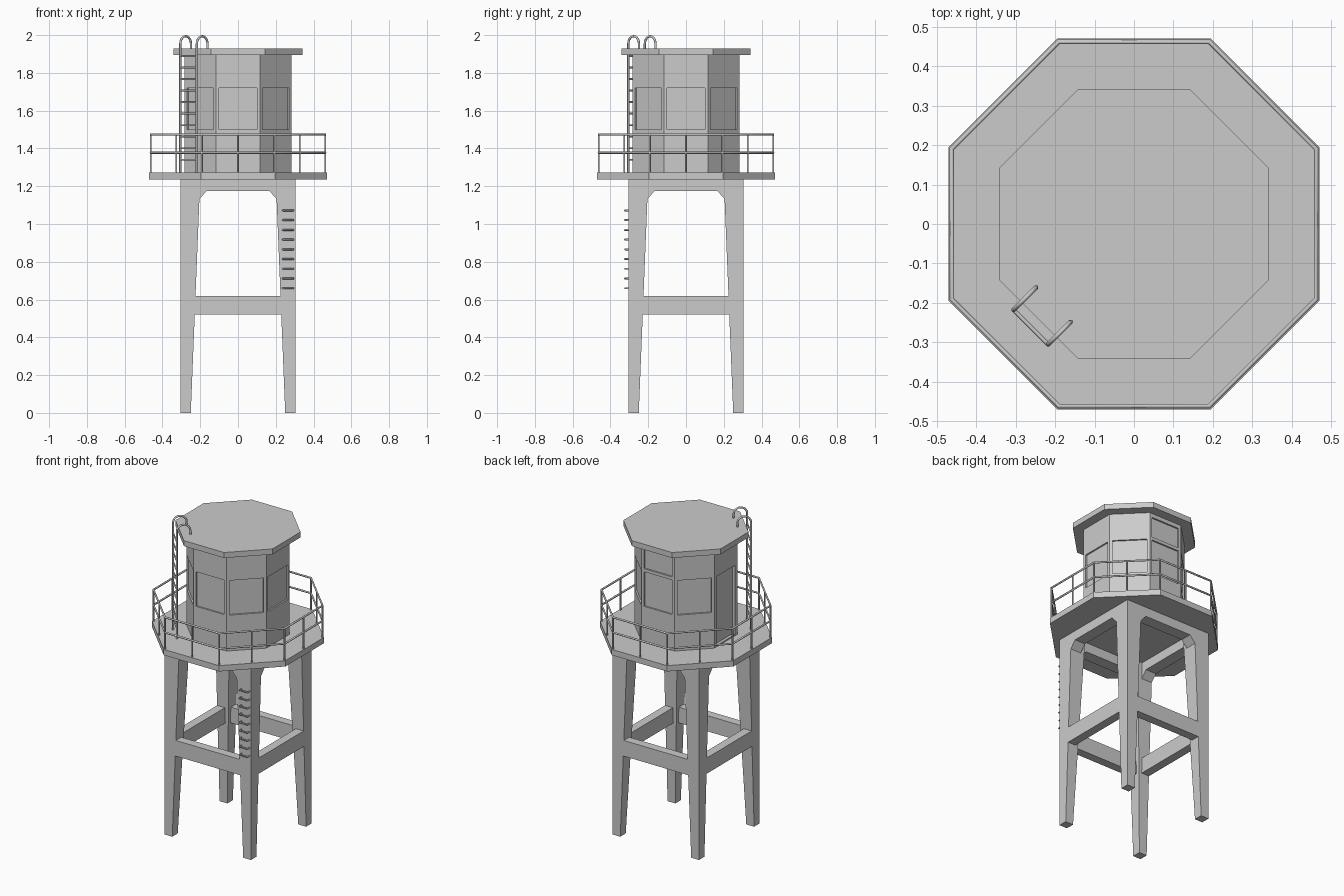
import bpy, bmesh
from math import pi, sin, cos, tan, radians
from mathutils import Vector, Matrix

if "Cube" in bpy.data.objects:
    bpy.data.objects.remove(bpy.data.objects["Cube"])


def finish(name, bm, smooth=False):
    bmesh.ops.recalc_face_normals(bm, faces=bm.faces)
    me = bpy.data.meshes.new(name)
    bm.to_mesh(me)
    bm.free()
    ob = bpy.data.objects.new(name, me)
    bpy.context.collection.objects.link(ob)
    if smooth:
        bpy.ops.object.select_all(action='DESELECT')
        ob.select_set(True)
        bpy.context.view_layer.objects.active = ob
        bpy.ops.object.shade_smooth_by_angle(angle=radians(50))
    return ob


def extrude(bm, points, offset):
    """Closed prism from a planar outline."""
    f = bm.faces.new([bm.verts.new(p) for p in points])
    r = bmesh.ops.extrude_face_region(bm, geom=[f], use_keep_orig=True)
    vs = [e for e in r['geom'] if isinstance(e, bmesh.types.BMVert)]
    bmesh.ops.translate(bm, verts=vs, vec=offset)
    return vs


def octagon(apothem, z):
    r = apothem / cos(pi / 8)
    return [Vector((r * cos(pi / 8 + i * pi / 4), r * sin(pi / 8 + i * pi / 4), z)) for i in range(8)]


def slab(name, apothem, z0, z1):
    bm = bmesh.new()
    extrude(bm, octagon(apothem, z0), (0, 0, z1 - z0))
    return finish(name, bm)


def tubes(name, paths, radius, closed=False):
    """Round bars swept along polylines."""
    cu = bpy.data.curves.new(name, 'CURVE')
    cu.dimensions = '3D'
    cu.bevel_depth = radius
    cu.bevel_resolution = 2
    cu.use_fill_caps = True
    for path in paths:
        sp = cu.splines.new('POLY')
        sp.points.add(len(path) - 1)
        for p, co in zip(sp.points, path):
            p.co = (*co, 1)
        sp.use_cyclic_u = closed
    ob = bpy.data.objects.new(name, cu)
    bpy.context.collection.objects.link(ob)
    return ob


# Tapered legs: outer faces vertical, inner faces slope
OUT, TOP = 0.305, 1.24
bm = bmesh.new()
for sx in (-1, 1):
    for sy in (-1, 1):
        pts = [(sx * a, sy * b, 0) for a, b in ((.25, .25), (OUT, .25), (OUT, OUT), (.25, OUT))]
        top = extrude(bm, pts, (0, 0, TOP))
        for v in top:
            for k in (0, 1):
                if abs(v.co[k]) < .28:
                    v.co[k] *= .20 / .25
finish("legs", bm)

# Cross beams and chamfered top beams on the four sides
low = [(-.28, .52), (.28, .52), (.28, .62), (-.28, .62)]
high = [(-.24, TOP), (-.24, 1.13), (-.206, 1.13), (-.166, 1.175),
        (.166, 1.175), (.206, 1.13), (.24, 1.13), (.24, TOP)]
for name, prof, depth in (("cross_beams", low, .055), ("top_beams", high, .075)):
    bm = bmesh.new()
    for i in range(4):
        rot = Matrix.Rotation(i * pi / 2, 3, 'Z')
        extrude(bm, [rot @ Vector((x, -OUT, z)) for x, z in prof], rot @ Vector((0, depth, 0)))
    finish(name, bm)

# Deck, cabin and roof
slab("deck", .47, 1.235, 1.272)
cabin = slab("cabin", .282, 1.27, 1.9)
slab("roof", .342, 1.895, 1.93)

# Window, door and upper pane recesses
bm = bmesh.new()


def recess(deg, z0, z1, depth, half=.1):
    m = (Matrix.Rotation(radians(deg), 4, 'Z') @ Matrix.Translation((.282, 0, (z0 + z1) / 2))
         @ Matrix.Diagonal((2 * depth, 2 * half, z1 - z0, 1)))
    bmesh.ops.create_cube(bm, size=1, matrix=m)


for deg in range(0, 360, 45):
    if deg == 180:
        recess(deg, 1.28, 1.72, .018, .09)
    else:
        recess(deg, 1.50, 1.72, .01)
recess(90, 1.74, 1.87, .01)
cutter = finish("recess_cutter", bm)
cutter.hide_render = True
cutter.hide_viewport = True
mod = cabin.modifiers.new("recesses", 'BOOLEAN')
mod.object = cutter
mod.operation = 'DIFFERENCE'
mod.solver = 'EXACT'

# Railing
RAIL = .462
for name, z in (("top_rail", 1.474), ("mid_rail", 1.377)):
    tubes(name, [octagon(RAIL, z)], .006, True)
corners = octagon(RAIL, 1.26)
spots = corners + [(corners[i] + corners[i - 1]) / 2 for i in range(8)]
tubes("rail_posts", [[p, p + Vector((0, 0, .214))] for p in spots], .005)

# Roof ladder on the front left face, with hooped tops
face = Matrix.Rotation(radians(225), 3, 'Z')
HALF = .062
rails = []
for s in (-HALF, HALF):
    path = [(.37, s, 1.27)]
    path += [(.33 + .04 * cos(i * pi / 10), s, 1.954 + .04 * sin(i * pi / 10)) for i in range(11)]
    path.append((.29, s, 1.925))
    rails.append([face @ Vector(p) for p in path])
tubes("ladder_rails", rails, .006)
tubes("ladder_rungs", [[face @ Vector((.37, s, 1.34 + .061 * i)) for s in (-HALF, HALF)]
                       for i in range(10)], .005)

# Staple rungs on the front right leg
tubes("leg_rungs", [[(.238, -.30, z), (.238, -.324, z), (.293, -.324, z), (.293, -.30, z)]
                    for z in (.66 + .0515 * i for i in range(9))], .005)
